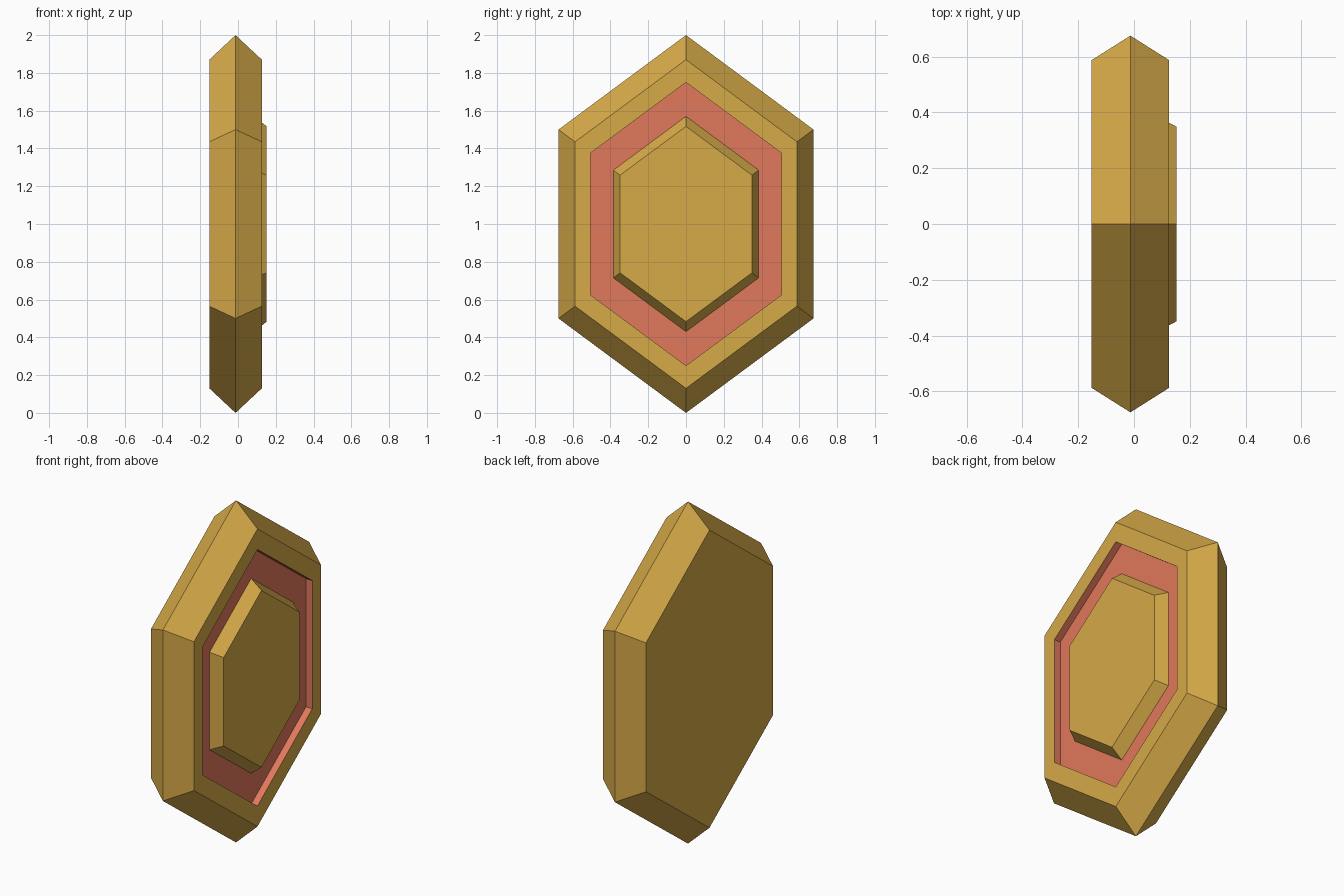
import bpy, bmesh
from mathutils import Vector

if "Cube" in bpy.data.objects:
    bpy.data.objects.remove(bpy.data.objects["Cube"])

# Unit hexagon profile (y, z), counter-clockwise seen from +x
HEX = [(0, 1), (-0.675, 0.5), (-0.675, -0.5), (0, -1), (0.675, -0.5), (0.675, 0.5)]

# Depths along x
BACK, RIDGE, FRONT, FLOOR, TOP = -0.152, -0.013, 0.126, 0.085, 0.152


def material(name, rgb):
    mat = bpy.data.materials.new(name)
    mat.diffuse_color = (*rgb, 1)
    mat.use_nodes = True
    mat.node_tree.nodes["Principled BSDF"].inputs["Base Color"].default_value = mat.diffuse_color
    return mat


def hex_part(name, rings, mat, cap_back=False, cap_front=False):
    """Bridge concentric hexagons given as (x, scale), from back to front."""
    bm = bmesh.new()
    loops = [[bm.verts.new(Vector((x, y * s, 1 + z * s))) for y, z in HEX]
             for x, s in rings]
    for a, b in zip(loops, loops[1:]):
        for i in range(6):
            j = (i + 1) % 6
            bm.faces.new((a[i], a[j], b[j], b[i]))
    if cap_back:
        bm.faces.new(loops[0][::-1])
    if cap_front:
        bm.faces.new(loops[-1])
    mesh = bpy.data.meshes.new(name)
    bm.to_mesh(mesh)
    bm.free()
    mesh.materials.append(mat)
    obj = bpy.data.objects.new(name, mesh)
    bpy.context.collection.objects.link(obj)
    return obj


gold = material("gold", (0.67, 0.40, 0.065))
coral = material("coral", (0.75, 0.19, 0.107))

# Bevelled outer body with a flat back and an open front rim
hex_part("outer_frame", [(BACK, 0.87), (RIDGE, 1.0), (FRONT, 0.87), (FRONT, 0.75)],
         gold, cap_back=True)

# Recessed coloured channel: vertical wall and floor
hex_part("recessed_channel", [(FRONT, 0.75), (FLOOR, 0.75), (FLOOR, 0.57)], coral)

# Raised bevelled centre
hex_part("centre_plate", [(FLOOR, 0.57), (TOP, 0.517)], gold, cap_front=True)
